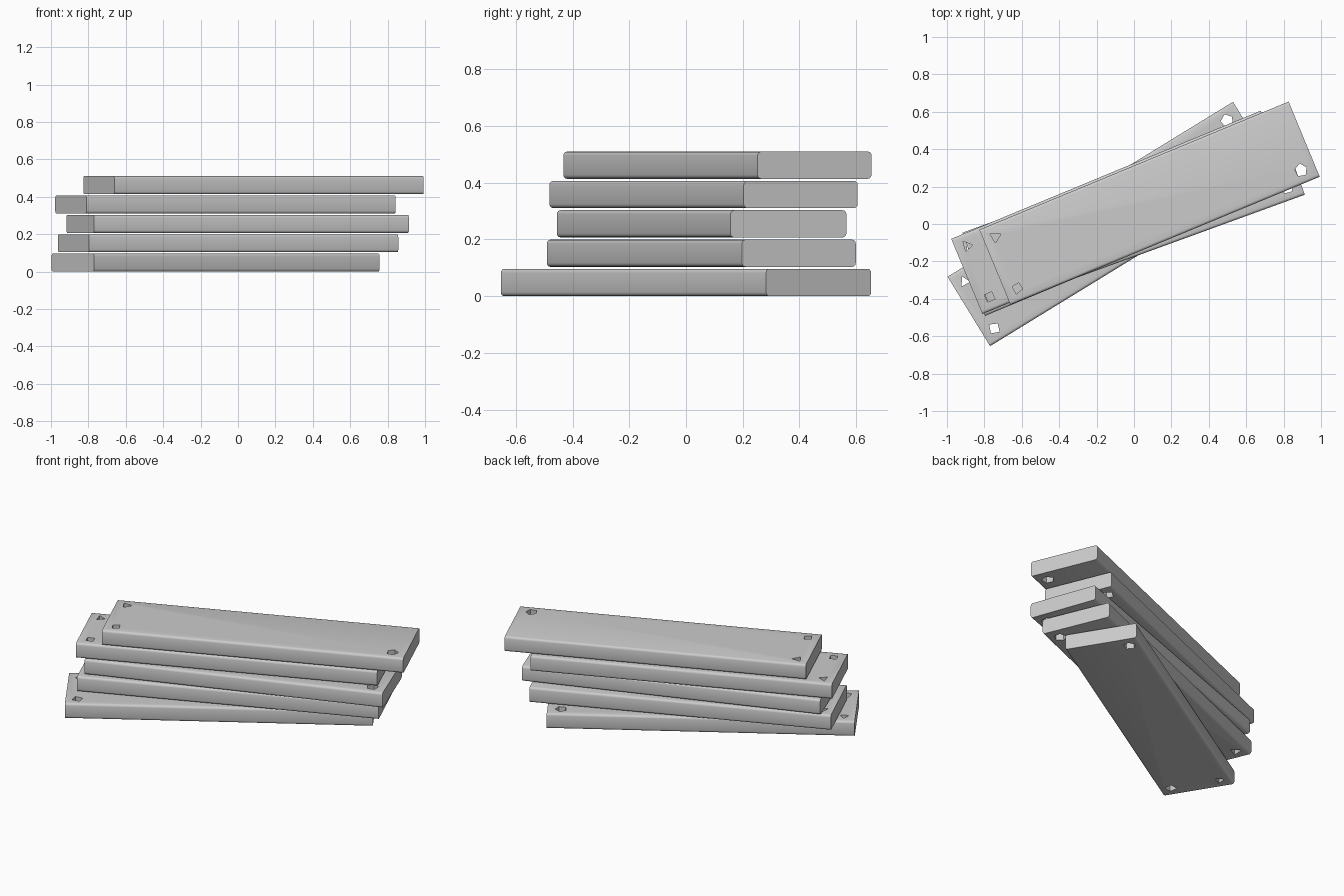
import bpy, bmesh, random
from math import radians, cos, sin, tau
from mathutils import Matrix

if "Cube" in bpy.data.objects:
    bpy.data.objects.remove(bpy.data.objects["Cube"])

random.seed(4)
LENGTH, WIDTH, THICK, PITCH = 1.79, 0.435, 0.096, 0.1035


def hole_cutter(spots):
    """Rough angular prisms that punch the nail holes."""
    bm = bmesh.new()
    for u, v, sides, r in spots:
        turn = random.uniform(0, tau)
        ring = []
        for i in range(sides):
            a = turn + tau * i / sides
            k = r * random.uniform(0.85, 1.1)
            ring.append((u + k * cos(a), v + k * sin(a)))
        low = [bm.verts.new((x, y, -0.1)) for x, y in ring]
        # holes narrow a little towards the top
        high = [bm.verts.new((u + (x - u) * 0.85, v + (y - v) * 0.85, 0.1)) for x, y in ring]
        bm.faces.new(low[::-1])
        bm.faces.new(high)
        for i in range(sides):
            j = (i + 1) % sides
            bm.faces.new((low[i], low[j], high[j], high[i]))
    me = bpy.data.meshes.new("hole_cutter")
    bm.to_mesh(me)
    bm.free()
    ob = bpy.data.objects.new("hole_cutter", me)
    bpy.context.collection.objects.link(ob)
    ob.hide_render = True
    return ob


def plank(name, x, y, level, angle, side):
    # board with softened long edges
    bm = bmesh.new()
    bmesh.ops.create_cube(bm, size=1, matrix=Matrix.Diagonal((LENGTH, WIDTH, THICK, 1)))
    long_edges = [e for e in bm.edges if abs(e.verts[0].co.x - e.verts[1].co.x) > 1]
    bmesh.ops.bevel(bm, geom=long_edges, offset=0.014, segments=3, profile=0.5, affect='EDGES')
    me = bpy.data.meshes.new(name)
    bm.to_mesh(me)
    bm.free()
    ob = bpy.data.objects.new(name, me)
    bpy.context.collection.objects.link(ob)

    # nail holes near three corners
    cutter = hole_cutter([(-0.83, 0.148, 3, 0.038), (-0.825, -0.148, 4, 0.036),
                          (0.815, 0.147 * side, 5, 0.043)])
    mod = ob.modifiers.new("holes", 'BOOLEAN')
    mod.operation, mod.solver, mod.object = 'DIFFERENCE', 'EXACT', cutter
    bpy.ops.object.select_all(action='DESELECT')
    bpy.context.view_layer.objects.active = ob
    ob.select_set(True)
    bpy.ops.object.modifier_apply(modifier=mod.name)
    bpy.data.objects.remove(cutter, do_unlink=True)
    bpy.ops.object.shade_smooth_by_angle(angle=radians(40))

    ob.location = (x, y, level * PITCH + THICK / 2)
    ob.rotation_euler.z = radians(angle)


# loose stack, bottom to top
STACK = [(-0.12, 0.0, 31.5, 1), (-0.053, 0.054, 22.6, -1), (-0.002, 0.055, 20.0, -1),
         (-0.067, 0.062, 22.5, 1), (0.083, 0.111, 22.5, -1)]
for i, (x, y, angle, side) in enumerate(STACK):
    plank(f"plank_{i + 1}", x, y, i, angle, side)
